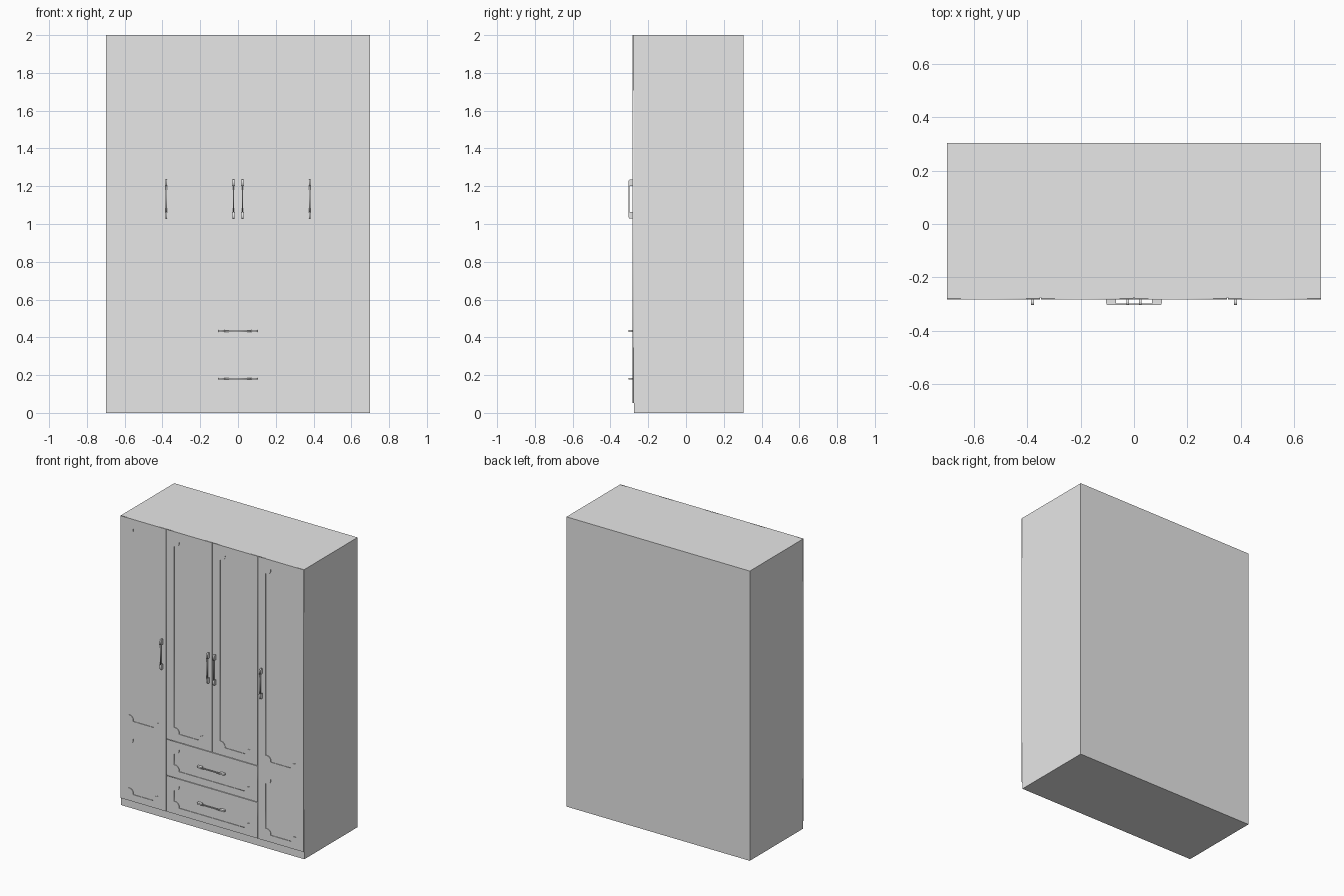
import bpy, bmesh, math
from mathutils import Matrix

if "Cube" in bpy.data.objects:
    bpy.data.objects.remove(bpy.data.objects["Cube"])

grey = bpy.data.materials.new("plain grey")
grey.use_nodes = True
grey.diffuse_color = (0.8, 0.8, 0.8, 1)
grey.node_tree.nodes["Principled BSDF"].inputs["Base Color"].default_value = (0.8, 0.8, 0.8, 1)

W, BACK, HEIGHT = 0.7, 0.304, 2.0      # half width, back plane, height
FRONT, CARCASS = -0.283, -0.276        # door face and carcass face
RECESS = 0.004                         # depth of the door panels
GAP = 0.002                            # half the gap between fronts
UPRIGHT = Matrix.Rotation(math.pi / 2, 4, 'X')   # drawing plane to front plane


def box(name, x0, x1, y0, y1, z0, z1):
    bm = bmesh.new()
    bmesh.ops.create_cube(bm, size=1)
    bmesh.ops.scale(bm, vec=(x1 - x0, y1 - y0, z1 - z0), verts=bm.verts)
    bmesh.ops.translate(bm, vec=((x0 + x1) / 2, (y0 + y1) / 2, (z0 + z1) / 2), verts=bm.verts)
    mesh = bpy.data.meshes.new(name)
    bm.to_mesh(mesh)
    bm.free()
    mesh.materials.append(grey)
    ob = bpy.data.objects.new(name, mesh)
    bpy.context.collection.objects.link(ob)
    return ob


def plate(name, outlines, thickness, matrix):
    """Extruded flat shape; the outlines after the first are holes."""
    curve = bpy.data.curves.new(name, 'CURVE')
    curve.dimensions = '2D'
    curve.fill_mode = 'BOTH'
    curve.extrude = thickness / 2
    for outline in outlines:
        spline = curve.splines.new('POLY')
        spline.points.add(len(outline) - 1)
        for point, (u, v) in zip(spline.points, outline):
            point.co = (u, v, 0, 1)
        spline.use_cyclic_u = True
    temp = bpy.data.objects.new(name + " outline", curve)
    bpy.context.collection.objects.link(temp)
    bpy.context.view_layer.update()
    mesh = bpy.data.meshes.new_from_object(temp.evaluated_get(bpy.context.evaluated_depsgraph_get()))
    bpy.data.objects.remove(temp)
    mesh.name = name
    mesh.materials.clear()
    mesh.materials.append(grey)
    ob = bpy.data.objects.new(name, mesh)
    ob.matrix_world = matrix
    bpy.context.collection.objects.link(ob)
    return ob


def rectangle(x0, x1, z0, z1):
    return [(x0, z0), (x1, z0), (x1, z1), (x0, z1)]


def scooped(x0, x1, z0, z1, r=0.03, step=0.008):
    """Rectangle whose corners are scooped out by a stepped quarter circle."""
    points = []
    corners = [(x0, z0, 90), (x1, z0, 180), (x1, z1, 270), (x0, z1, 0)]
    for cx, cz, start in corners:
        sx, sz = (1 if cx == x0 else -1), (1 if cz == z0 else -1)
        arc = []
        for i in range(7):
            a = math.pi / 2 * i / 6
            arc.append((cx + sx * (step + r * math.sin(a)), cz + sz * (step + r * math.cos(a))))
        arc = [(cx, arc[0][1])] + arc + [(arc[-1][0], cz)]
        points += arc if sx == sz else arc[::-1]
    return points


def front(name, x0, x1, z0, z1, panels):
    """Door or drawer front: backing slab with a frame around its panels."""
    gx0 = x0 if x0 == -W else x0 + GAP
    gx1 = x1 if x1 == W else x1 - GAP
    gz0, gz1 = z0 + GAP, (z1 if z1 == HEIGHT else z1 - GAP)
    box(name + "_backing", gx0, gx1, FRONT + RECESS, CARCASS, gz0, gz1)
    holes = [scooped(x0 + 0.06, x1 - 0.06, a, b) for a, b in panels]
    plate(name + "_frame", [rectangle(gx0, gx1, gz0, gz1)] + holes, RECESS,
          Matrix.Translation((0, FRONT + RECESS / 2, 0)) @ UPRIGHT)


def handle(name, x, z, vertical):
    """Thin bar on two feet with rounded outer corners."""
    half, out, foot, bar = 0.104, 0.021, 0.036, 0.006
    c = 0.008
    foot_shape = [(half - foot, 0), (half, 0), (half, out - c), (half - c * 0.3, out - c * 0.3),
                  (half - c, out), (half - foot, out)]
    bar_shape = rectangle(foot - half, half - foot, out - bar, out)
    # u runs along the handle, v points out of the door
    if vertical:
        turn = Matrix(((0, 0, 1, x), (0, -1, 0, FRONT), (1, 0, 0, z), (0, 0, 0, 1)))
    else:
        turn = Matrix(((1, 0, 0, x), (0, -1, 0, FRONT), (0, 0, -1, z), (0, 0, 0, 1)))
    plate(name + "_bar", [bar_shape], 0.007, turn)
    plate(name + "_foot_a", [foot_shape], 0.010, turn)
    plate(name + "_foot_b", [[(-u, v) for u, v in reversed(foot_shape)]], 0.010, turn)


# Carcass, its lower front edge forming the plinth
box("carcass", -W, W, CARCASS, BACK, 0, HEIGHT)

# Doors
side_panels = [(0.10, 0.485), (0.605, 1.935)]
for side, s in (("right", -1), ("left", 1)):
    front(side + "_outer_door", *sorted((s * W, s * W / 2)), 0.05, HEIGHT, side_panels)
    front(side + "_inner_door", *sorted((0, s * W / 2)), 0.553, HEIGHT, [(0.61, 1.935)])
    handle(side + "_outer_handle", s * 0.38, 1.132, True)
    handle(side + "_inner_handle", s * 0.024, 1.132, True)

# Drawers
for name, z0, z1 in (("lower_drawer", 0.05, 0.302), ("upper_drawer", 0.302, 0.553)):
    front(name, -W / 2, W / 2, z0, z1, [(z0 + 0.05, z1 - 0.05)])
    handle(name + "_handle", 0, z0 + 0.131, False)
